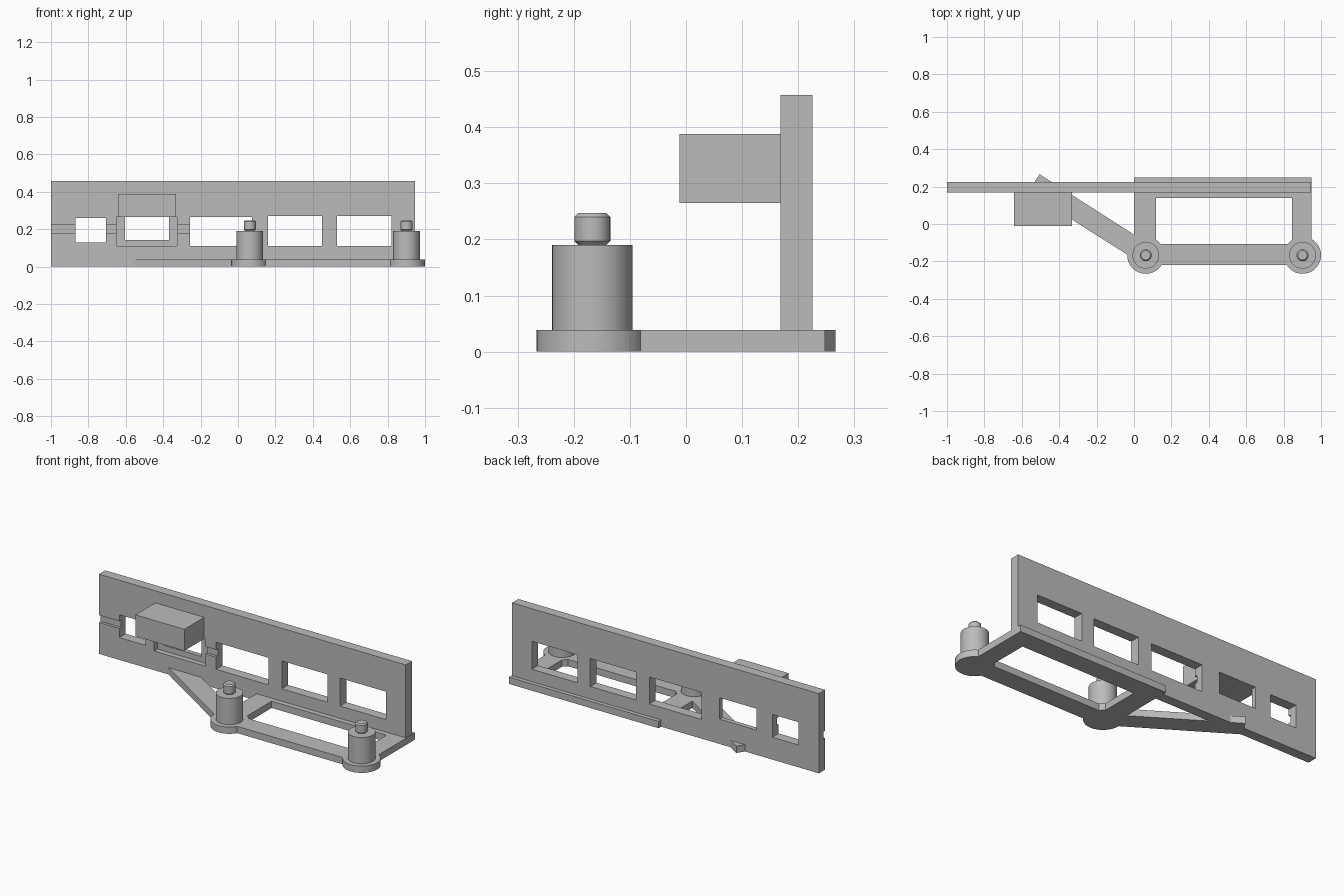
import bpy
import bmesh
from math import radians

cube = bpy.data.objects.get("Cube")
if cube:
    bpy.data.objects.remove(cube)

grey = bpy.data.materials.new("plain grey")
grey.use_nodes = True
GREY = (0.5, 0.5, 0.5, 1)
grey.diffuse_color = GREY
grey.node_tree.nodes["Principled BSDF"].inputs["Base Color"].default_value = GREY


def prism(name, outline, z0, z1):
    """Extrude a flat outline upwards."""
    bm = bmesh.new()
    face = bm.faces.new([bm.verts.new((x, y, z0)) for x, y in outline])
    top = bmesh.ops.extrude_face_region(bm, geom=[face])["geom"]
    verts = [v for v in top if isinstance(v, bmesh.types.BMVert)]
    bmesh.ops.translate(bm, verts=verts, vec=(0, 0, z1 - z0))
    bmesh.ops.recalc_face_normals(bm, faces=bm.faces)
    mesh = bpy.data.meshes.new(name)
    bm.to_mesh(mesh)
    bm.free()
    mesh.materials.append(grey)
    obj = bpy.data.objects.new(name, mesh)
    bpy.context.collection.objects.link(obj)
    return obj


def box(name, x0, x1, y0, y1, z0, z1):
    return prism(name, [(x0, y0), (x1, y0), (x1, y1), (x0, y1)], z0, z1)


def cylinder(name, x, y, r, z0, z1):
    bpy.ops.mesh.primitive_cylinder_add(
        vertices=64, radius=r, depth=z1 - z0, location=(x, y, (z0 + z1) / 2))
    obj = bpy.context.object
    obj.name = name
    obj.data.materials.append(grey)
    return obj


def select(obj):
    bpy.ops.object.select_all(action="DESELECT")
    obj.select_set(True)
    bpy.context.view_layer.objects.active = obj


def combine(target, others, operation):
    """Apply a boolean with each helper, then remove the helper."""
    for other in others:
        select(target)
        mod = target.modifiers.new("boolean", "BOOLEAN")
        mod.operation = operation
        mod.solver = "EXACT"
        mod.object = other
        bpy.ops.object.modifier_apply(modifier=mod.name)
        bpy.data.objects.remove(other)


def smooth(obj):
    select(obj)
    bpy.ops.object.shade_smooth_by_angle(angle=radians(30))


# Upright wall with its windows, front recess and shallow groove
FRONT, BACK = 0.168, 0.225
wall = box("back_wall", -1, 0.946, FRONT, BACK, 0, 0.457)
windows = [(-0.87, -0.705, 0.128, 0.259), (-0.605, -0.37, 0.142, 0.265),
           (-0.257, 0.075, 0.11, 0.265), (0.16, 0.45, 0.11, 0.27),
           (0.53, 0.82, 0.11, 0.27)]
cutters = [box("window_cutter", x0, x1, FRONT - 0.1, BACK + 0.1, z0, z1)
           for x0, x1, z0, z1 in windows]
cutters.append(box("recess_cutter", -0.65, -0.325, 0.1, FRONT + 0.03, 0.11, 0.265))
cutters.append(box("groove_cutter", -1.1, -0.2, 0.1, FRONT + 0.016, 0.18, 0.222))
combine(wall, cutters, "DIFFERENCE")

# Block projecting over the recessed window
box("front_block", -0.642, -0.332, -0.012, FRONT, 0.265, 0.388)

# Flat base: open frame, round feet and diagonal brace joined together
THICK = 0.039
POST_Y = -0.167
POSTS = {"left": 0.901, "right": 0.063}
base = box("base_frame", 0, 0.95, -0.218, 0.248, 0, THICK)
combine(base, [box("opening_cutter", 0.117, 0.845, -0.106, 0.138, -0.1, 0.1)],
        "DIFFERENCE")
brace = prism("brace", [(-0.505, 0.266), (-0.565, 0.172), (0, -0.187), (0.06, -0.095)],
              0, THICK)
feet = [cylinder("foot", x, POST_Y, 0.099, 0, THICK) for x in POSTS.values()]
combine(base, [brace] + feet, "UNION")
smooth(base)

# Round posts with chamfered locating pins
for side, x in POSTS.items():
    smooth(cylinder(side + "_post", x, POST_Y, 0.0714, THICK, 0.19))
    pin = cylinder(side + "_pin", x, POST_Y, 0.032, 0.19, 0.247)
    bevel = pin.modifiers.new("chamfer", "BEVEL")
    bevel.width = 0.007
    bevel.limit_method = "ANGLE"
    smooth(pin)
